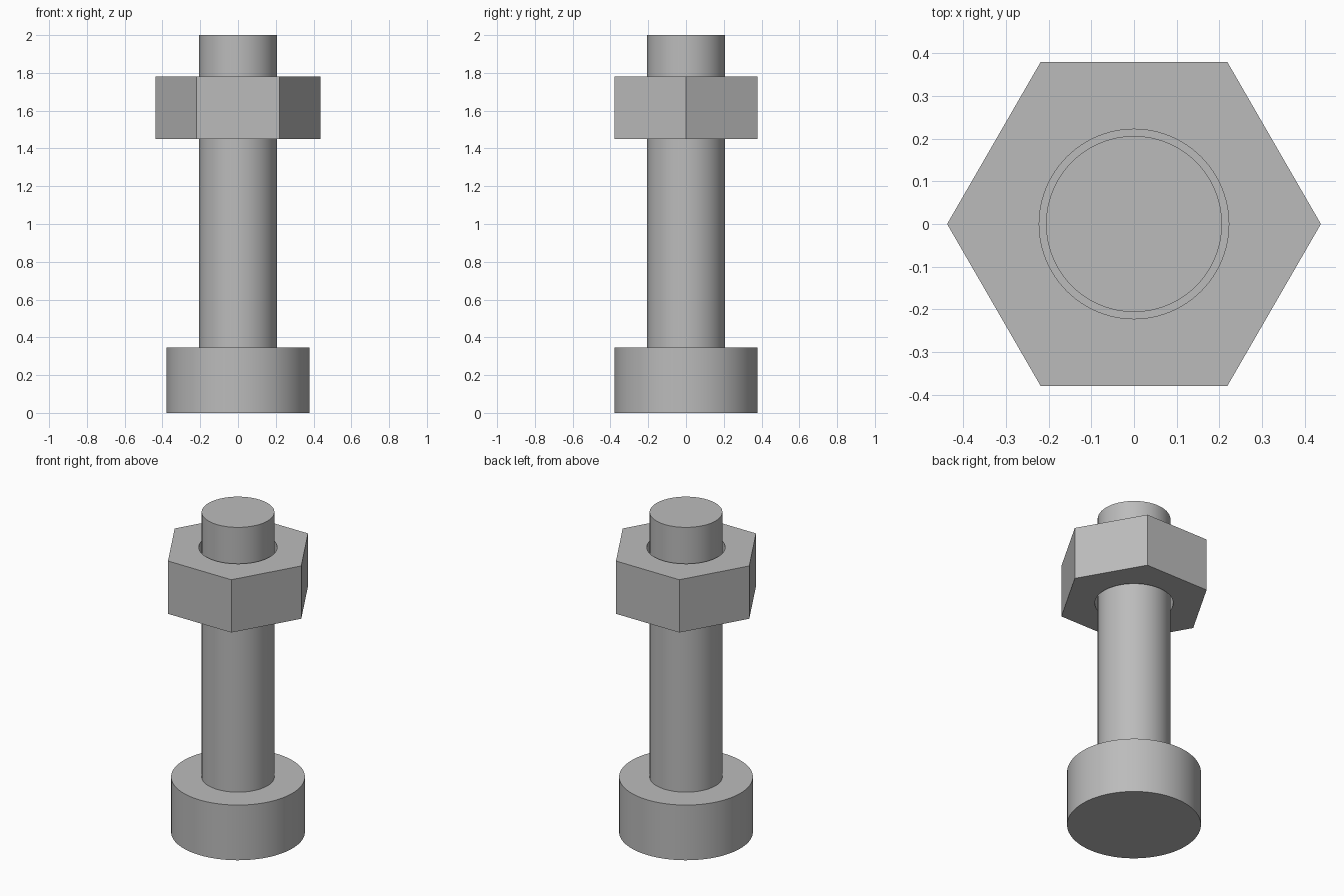
import bpy, bmesh
from math import cos, sin, pi, radians

cube = bpy.data.objects.get("Cube")
if cube:
    bpy.data.objects.remove(cube)

SEGMENTS = 96
APOTHEM = 0.379

steel = bpy.data.materials.new("grey steel")
steel.use_nodes = True
steel.diffuse_color = (0.5, 0.5, 0.5, 1)
steel.node_tree.nodes["Principled BSDF"].inputs["Base Color"].default_value = (0.5, 0.5, 0.5, 1)


def circle(radius):
    return lambda a: radius


def hexagon(a):
    """Distance to a hexagon's edge, with corners on the x axis."""
    return APOTHEM / cos(a % (pi / 3) - pi / 6)


def sweep(name, profile, closed=False):
    """Join rings given as (outline, height); cap the ends unless closed."""
    bm = bmesh.new()
    angles = [2 * pi * i / SEGMENTS for i in range(SEGMENTS)]
    rings = [[bm.verts.new((r(a) * cos(a), r(a) * sin(a), z)) for a in angles]
             for r, z in profile]
    pairs = list(zip(rings, rings[1:]))
    if closed:
        pairs.append((rings[-1], rings[0]))
    else:
        bm.faces.new(rings[0][::-1])
        bm.faces.new(rings[-1])
    for low, high in pairs:
        for i in range(SEGMENTS):
            j = (i + 1) % SEGMENTS
            bm.faces.new((low[i], low[j], high[j], high[i]))
    bmesh.ops.recalc_face_normals(bm, faces=bm.faces)
    mesh = bpy.data.meshes.new(name)
    bm.to_mesh(mesh)
    bm.free()
    mesh.materials.append(steel)
    obj = bpy.data.objects.new(name, mesh)
    bpy.context.collection.objects.link(obj)
    bpy.ops.object.select_all(action="DESELECT")
    obj.select_set(True)
    bpy.context.view_layer.objects.active = obj
    bpy.ops.object.shade_smooth_by_angle(angle=radians(30))
    return obj


# Bolt: round head at the bottom with a plain shank
head, shank = circle(0.379), circle(0.206)
sweep("bolt", [(head, 0), (head, 0.345), (shank, 0.345), (shank, 2)])

# Hexagonal nut with a clearance hole around the shank
hole = circle(0.222)
sweep("hex_nut", [(hole, 1.45), (hexagon, 1.45), (hexagon, 1.78), (hole, 1.78)], closed=True)
